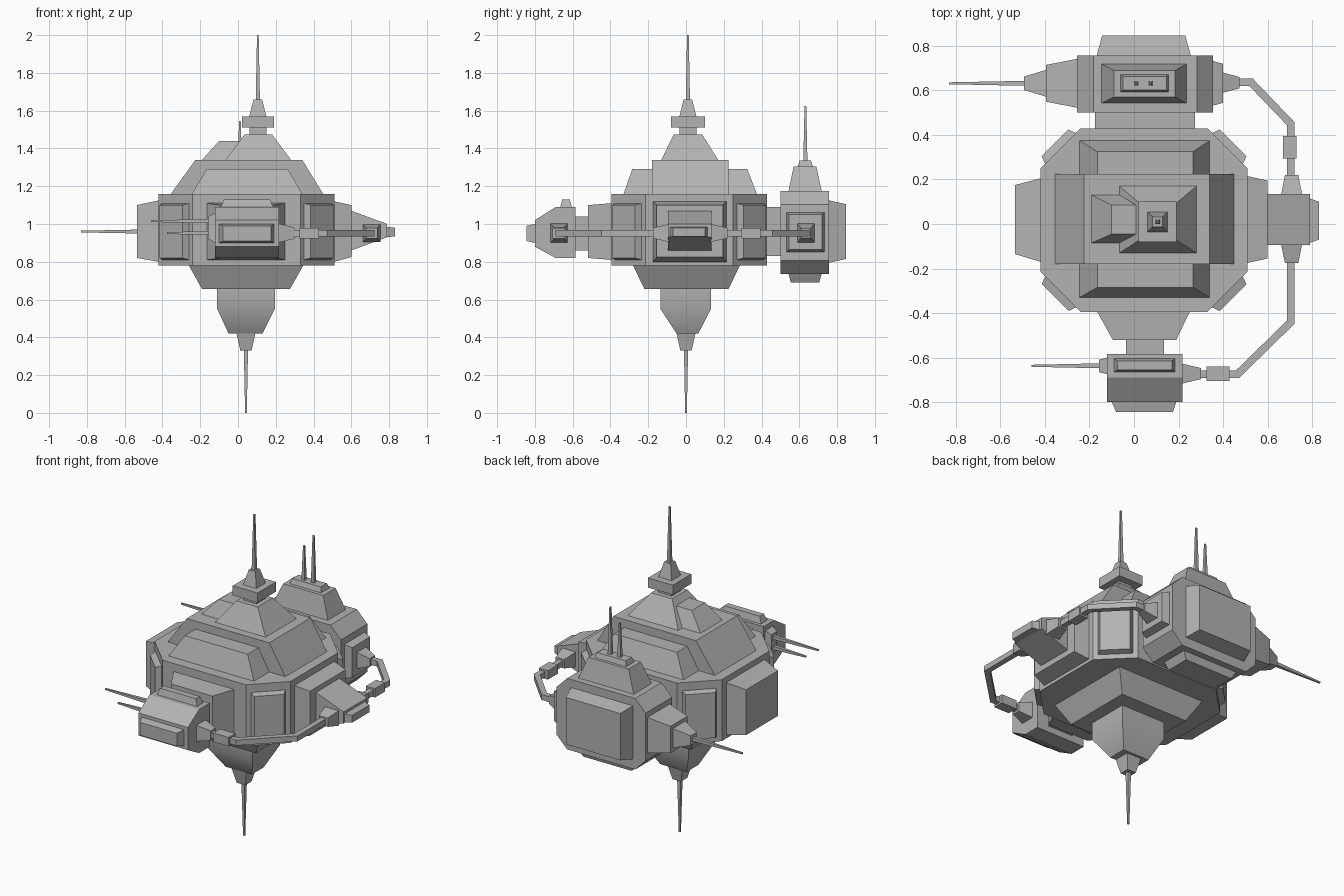
import bpy, bmesh, math
from mathutils import Vector, Matrix

cube = bpy.data.objects.get("Cube")
if cube:
    bpy.data.objects.remove(cube)

hull = bpy.data.materials.new("hull_grey")
hull.use_nodes = True
GREY = (0.45, 0.45, 0.45, 1)
hull.diffuse_color = GREY
hull.node_tree.nodes["Principled BSDF"].inputs["Base Color"].default_value = GREY


def skin(name, rings, smooth=False):
    """Join matching rings of points into a closed solid."""
    bm = bmesh.new()
    loops = [[bm.verts.new(p) for p in ring] for ring in rings]
    n = len(loops[0])
    for lo, hi in zip(loops, loops[1:]):
        for i in range(n):
            j = (i + 1) % n
            bm.faces.new((lo[i], lo[j], hi[j], hi[i]))
    bm.faces.new(loops[0])
    bm.faces.new(loops[-1])
    bmesh.ops.recalc_face_normals(bm, faces=bm.faces)
    mesh = bpy.data.meshes.new(name)
    bm.to_mesh(mesh)
    bm.free()
    mesh.materials.append(hull)
    ob = bpy.data.objects.new(name, mesh)
    bpy.context.collection.objects.link(ob)
    if smooth:
        bpy.ops.object.select_all(action='DESELECT')
        ob.select_set(True)
        bpy.context.view_layer.objects.active = ob
        bpy.ops.object.shade_smooth_by_angle(angle=math.radians(40))
    return ob


def outline(a0, a1, b0, b1, cut=0):
    """Rectangle, or octagon when the corners are cut."""
    if not cut:
        return [(a0, b0), (a1, b0), (a1, b1), (a0, b1)]
    return [(a0 + cut, b0), (a1 - cut, b0), (a1, b0 + cut), (a1, b1 - cut),
            (a1 - cut, b1), (a0 + cut, b1), (a0, b1 - cut), (a0, b0 + cut)]


def place(axis, t, a, b):
    return {'X': (t, a, b), 'Y': (a, t, b), 'Z': (a, b, t)}[axis]


def loft(name, axis, *sections, cut=0, smooth=False):
    """Each section: position on axis, then min/max of the other two axes."""
    return skin(name, [[place(axis, s[0], a, b) for a, b in outline(*s[1:], cut)]
                       for s in sections], smooth)


def taper(name, axis, t0, t1, c, s0, s1, smooth=False):
    """Frustum on a straight centre line with full sizes s0 and s1."""
    return loft(name, axis, *[(t, c[0] - s[0] / 2, c[0] + s[0] / 2,
                               c[1] - s[1] / 2, c[1] + s[1] / 2)
                              for t, s in ((t0, s0), (t1, s1))], smooth=smooth)


def antenna(name, axis, t0, t1, c):
    return taper(name, axis, t0, t1, c, (0.022, 0.022), (0.009, 0.009))


def pipe(name, points, z, w):
    """Square pipe swept along a flat path with mitred corners."""
    pts = [Vector(p) for p in points]
    rings = []
    for i, p in enumerate(pts):
        d0 = (p - pts[max(i - 1, 0)]).normalized()
        d1 = (pts[min(i + 1, len(pts) - 1)] - p).normalized()
        d = (d0 + d1).normalized()
        side = Vector((-d.y, d.x))
        h = w / 2 / side.dot(Vector((-d1.y, d1.x)) if d1.length else side)
        l, r = p + side * h, p - side * h
        rings.append([(l.x, l.y, z - w / 2), (r.x, r.y, z - w / 2),
                      (r.x, r.y, z + w / 2), (l.x, l.y, z + w / 2)])
    return skin(name, rings)


# Main octagonal hull
CX, CY = 0.045, 0.017
loft("main_hull", 'Z', (0.78, -0.42, 0.51, -0.395, 0.43),
     (1.16, -0.42, 0.51, -0.395, 0.43), cut=0.18)

# Plates on the four cut corners of the hull
for sx, sy, label in ((1, 1, "back_left"), (-1, 1, "back_right"),
                      (1, -1, "front_left"), (-1, -1, "front_right")):
    plate = taper("corner_plate_" + label, 'X', -0.02, 0.035, (0, 0),
                  (0.21, 0.31), (0.17, 0.28))
    mid = Matrix.Translation((CX + sx * 0.375, CY + sy * 0.3225, 0.96))
    plate.data.transform(mid @ Matrix.Rotation(math.atan2(sy, sx), 4, 'Z'))

# Roof tiers
loft("roof_cross", 'Z', (1.16, -0.245, 0.34, -0.33, 0.375),
     (1.29, -0.165, 0.265, -0.285, 0.325))
loft("roof_ridge", 'Z', (1.16, -0.355, 0.45, -0.18, 0.225),
     (1.34, -0.225, 0.34, -0.18, 0.225))
loft("tower_base", 'Z', (1.34, -0.065, 0.28, -0.13, 0.17),
     (1.475, 0.035, 0.18, -0.065, 0.085))
loft("tower_side_block", 'Z', (1.34, -0.19, 0.05, -0.085, 0.13),
     (1.44, -0.1, 0.05, -0.045, 0.085))

# Spire
SPIRE = (0.105, 0.01)
taper("spire_neck", 'Z', 1.47, 1.515, SPIRE, (0.09, 0.09), (0.09, 0.09))
taper("spire_collar", 'Z', 1.51, 1.57, SPIRE, (0.17, 0.18), (0.17, 0.18))
taper("spire_cap", 'Z', 1.57, 1.66, SPIRE, (0.09, 0.09), (0.045, 0.045))
antenna("spire_antenna", 'Z', 1.66, 2.0, SPIRE)

# Underside
loft("keel_tier", 'Z', (0.78, -0.26, 0.345, -0.28, 0.285),
     (0.655, -0.19, 0.275, -0.22, 0.225))
loft("keel_hub", 'Z', (0.655, -0.11, 0.195, -0.135, 0.132),
     (0.55, -0.11, 0.195, -0.135, 0.132),
     (0.42, -0.05, 0.13, -0.05, 0.065), smooth=True)
taper("keel_tip", 'Z', 0.42, 0.33, (0.042, 0.0), (0.1, 0.1), (0.06, 0.06))
antenna("keel_antenna", 'Z', 0.33, 0, (0.042, 0.0))

# Right side block
loft("right_block", 'X', (-0.42, -0.17, 0.205, 0.8, 1.125),
     (-0.535, -0.135, 0.175, 0.82, 1.1))

# Left side arm
loft("left_arm_base", 'X', (0.51, -0.175, 0.215, 0.8, 1.12),
     (0.6, -0.155, 0.195, 0.825, 1.1))
loft("left_arm", 'X', (0.6, -0.095, 0.135, 0.86, 1.07),
     (0.79, -0.095, 0.135, 0.93, 1.0))
loft("left_arm_cap", 'X', (0.79, -0.085, 0.115, 0.93, 0.985),
     (0.83, -0.07, 0.1, 0.935, 0.98))

# Front mount and pod
loft("front_mount", 'Y', (-0.395, -0.165, 0.25, 0.81, 1.11),
     (-0.52, -0.095, 0.19, 0.82, 1.1))
loft("front_neck", 'Y', (-0.52, -0.035, 0.135, 0.86, 1.04),
     (-0.59, -0.035, 0.135, 0.86, 1.04))
loft("front_pod", 'Y', (-0.585, -0.122, 0.217, 0.82, 1.09),
     (-0.69, -0.122, 0.217, 0.82, 1.09), (-0.8, -0.122, 0.217, 0.88, 1.02))
loft("front_pod_panel", 'Y', (-0.8, -0.1, 0.19, 0.9, 1.0),
     (-0.845, -0.08, 0.175, 0.91, 0.99))
loft("front_pod_hatch", 'Z', (1.09, -0.09, 0.185, -0.665, -0.605),
     (1.13, -0.075, 0.17, -0.655, -0.615))
loft("front_pod_antenna_mount", 'X', (-0.12, -0.675, -0.6, 0.9, 1.06),
     (-0.158, -0.665, -0.61, 0.92, 1.04))
antenna("front_pod_antenna_long", 'X', -0.155, -0.46, (-0.637, 1.015))
antenna("front_pod_antenna_short", 'X', -0.155, -0.375, (-0.637, 0.952))

# Back neck and octagonal pod
loft("back_neck", 'Y', (0.42, -0.175, 0.275, 0.83, 1.09),
     (0.51, -0.175, 0.275, 0.83, 1.09))
loft("back_pod", 'Y', (0.5, -0.255, 0.355, 0.735, 1.175),
     (0.758, -0.255, 0.355, 0.735, 1.175), cut=0.072)
loft("back_pod_panel", 'Y', (0.758, -0.167, 0.255, 0.795, 1.125),
     (0.847, -0.143, 0.23, 0.815, 1.105))
loft("back_pod_roof", 'Z', (1.175, -0.145, 0.235, 0.543, 0.718),
     (1.305, -0.09, 0.185, 0.57, 0.69))
loft("back_pod_hatch", 'Z', (1.305, -0.06, 0.155, 0.592, 0.672),
     (1.335, -0.05, 0.145, 0.602, 0.662))
loft("back_pod_keel", 'Z', (0.735, -0.145, 0.235, 0.543, 0.718),
     (0.69, -0.12, 0.21, 0.555, 0.705))
antenna("back_pod_antenna_tall", 'Z', 1.33, 1.625, (0.075, 0.632))
antenna("back_pod_antenna_short", 'Z', 1.33, 1.545, (0.01, 0.632))
taper("back_pod_boom_base", 'X', -0.255, -0.395, (0.632, 0.96), (0.22, 0.22), (0.165, 0.165))
taper("back_pod_boom_tip", 'X', -0.395, -0.495, (0.632, 0.96), (0.12, 0.12), (0.06, 0.06))
antenna("back_pod_boom_antenna", 'X', -0.49, -0.83, (0.632, 0.96))
taper("back_pod_socket", 'X', 0.355, 0.4, (0.632, 0.957), (0.2, 0.21), (0.175, 0.185))

# Conduit linking the pods to the left arm, with nozzles and couplings
PZ = 0.952
taper("front_nozzle", 'X', 0.215, 0.3, (-0.672, PZ), (0.09, 0.1), (0.05, 0.06))
taper("back_nozzle", 'X', 0.4, 0.475, (0.635, PZ), (0.09, 0.1), (0.05, 0.05))
for t0, t1, label in ((-0.09, -0.175, "front"), (0.13, 0.22, "back")):
    taper("arm_nozzle_" + label, 'Y', t0, t1, (0.708, PZ), (0.095, 0.095), (0.06, 0.055))
pipe("front_conduit", [(0.29, -0.675), (0.465, -0.675), (0.705, -0.44), (0.705, -0.16)], PZ, 0.034)
pipe("back_conduit", [(0.705, 0.2), (0.705, 0.45), (0.525, 0.637), (0.46, 0.637)], PZ, 0.034)
taper("front_coupling", 'X', 0.325, 0.43, (-0.673, PZ), (0.066, 0.055), (0.066, 0.055))
taper("back_coupling", 'Y', 0.295, 0.395, (0.7, PZ), (0.062, 0.055), (0.062, 0.055))
